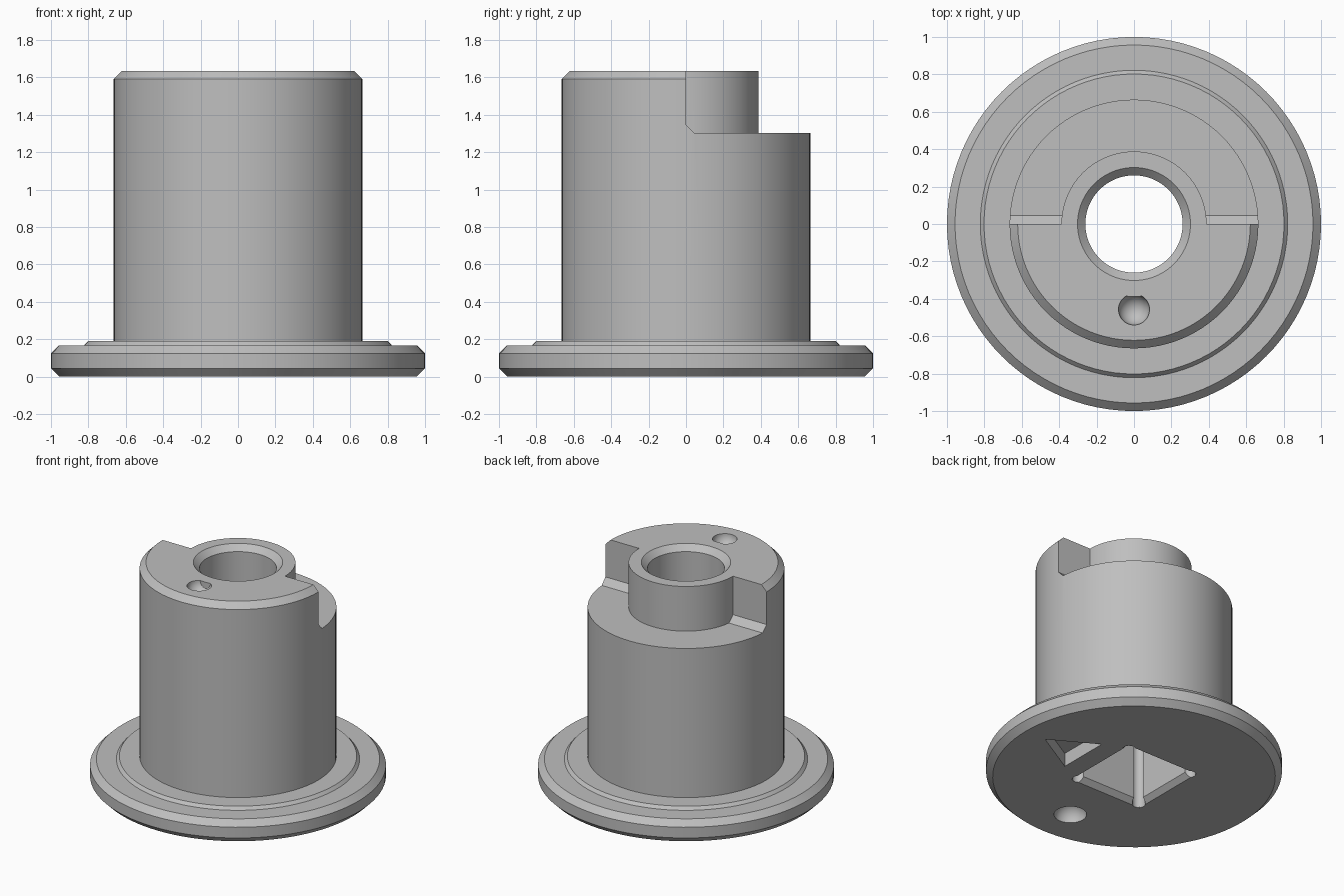
import bpy, bmesh, math
from mathutils import Vector

cube = bpy.data.objects.get("Cube")
if cube:
    bpy.data.objects.remove(cube, do_unlink=True)

SEGMENTS = 96
TOP = 1.635

metal = bpy.data.materials.new("plain_grey")
metal.use_nodes = True
grey = (0.52, 0.52, 0.52, 1)
metal.diffuse_color = grey
metal.node_tree.nodes["Principled BSDF"].inputs["Base Color"].default_value = grey


def finish(name, bm):
    bmesh.ops.recalc_face_normals(bm, faces=bm.faces)
    mesh = bpy.data.meshes.new(name)
    bm.to_mesh(mesh)
    bm.free()
    mesh.materials.append(metal)
    obj = bpy.data.objects.new(name, mesh)
    bpy.context.collection.objects.link(obj)
    return obj


def loft(name, rings):
    """Solid from stacked rings of equal point count, capped at both ends."""
    bm = bmesh.new()
    loops = [[bm.verts.new(p) for p in ring] for ring in rings]
    n = len(loops[0])
    for low, high in zip(loops, loops[1:]):
        for i in range(n):
            j = (i + 1) % n
            bm.faces.new((low[i], low[j], high[j], high[i]))
    bm.faces.new(loops[0])
    bm.faces.new(loops[-1])
    return finish(name, bm)


def turned(name, profile, centre=(0, 0), sides=SEGMENTS, turn=0):
    """Solid of revolution from (radius, height) pairs."""
    angles = [turn + math.tau * i / sides for i in range(sides)]
    return loft(name, [[(centre[0] + r * math.cos(a), centre[1] + r * math.sin(a), z)
                        for a in angles] for r, z in profile])


def ball(name, radius, centre):
    bm = bmesh.new()
    bmesh.ops.create_uvsphere(bm, u_segments=48, v_segments=24, radius=radius)
    bmesh.ops.translate(bm, verts=bm.verts, vec=Vector(centre))
    return finish(name, bm)


def cut(target, cutter, keep=False):
    bpy.context.view_layer.objects.active = target
    mod = target.modifiers.new("cut", "BOOLEAN")
    mod.operation = "DIFFERENCE"
    mod.solver = "EXACT"
    mod.object = cutter
    bpy.ops.object.modifier_apply(modifier=mod.name)
    if not keep:
        bpy.data.objects.remove(cutter, do_unlink=True)


# Flanged bushing body
body = turned("flanged_bushing", [
    (0.955, 0), (1, 0.045), (1, 0.125), (0.957, 0.168), (0.822, 0.168),
    (0.802, 0.19), (0.665, 0.19), (0.665, 1.592), (0.622, TOP)])

# Half-round step at the back, leaving the central collar
step_profile = [(0, 2), (0, 1.348), (0.045, 1.302), (1.2, 1.302), (1.2, 2)]
step = loft("step_cutter", [[(x, y, z) for y, z in step_profile] for x in (-1.2, 1.2)])
collar = turned("collar_shape", [(0.388, 1), (0.388, 2.2)])
cut(step, collar, keep=True)
cut(body, step)

# Round dimple on the upper face, stopped by the collar
dimple = ball("top_dimple_cutter", 0.083, (0, -0.457, TOP))
cut(dimple, collar)
cut(body, dimple)

# Through bore with a chamfered mouth
cut(body, turned("bore_cutter", [
    (0.26, -0.2), (0.26, TOP - 0.042), (0.302, TOP), (0.302, TOP + 0.1)]))

# Square drive socket with chamfered mouth and relieved corners
HALF, DEPTH = 0.265, 0.8
diagonal = HALF * math.sqrt(2)
mouth = diagonal + 0.05
cut(body, turned("socket_cutter", [
    (mouth, -0.1), (mouth, 0), (diagonal, 0.035), (diagonal, DEPTH)],
    sides=4, turn=math.pi / 4))
for sx in (-1, 1):
    for sy in (-1, 1):
        cut(body, turned("relief_cutter", [(0.044, -0.15), (0.044, DEPTH)],
                         centre=(sx * HALF, sy * HALF), sides=24, turn=0.05))

# Triangular pointer pocket and round dimple underneath
cut(body, turned("pointer_cutter", [(0.224, -0.1), (0.224, 0.1)],
                 centre=(0.56, 0), sides=3))
cut(body, ball("bottom_dimple_cutter", 0.11, (0, -0.67, 0)))

# Smooth curved walls, crisp edges
bpy.ops.object.select_all(action="DESELECT")
body.select_set(True)
bpy.context.view_layer.objects.active = body
bpy.ops.object.shade_smooth_by_angle(angle=math.radians(25))
